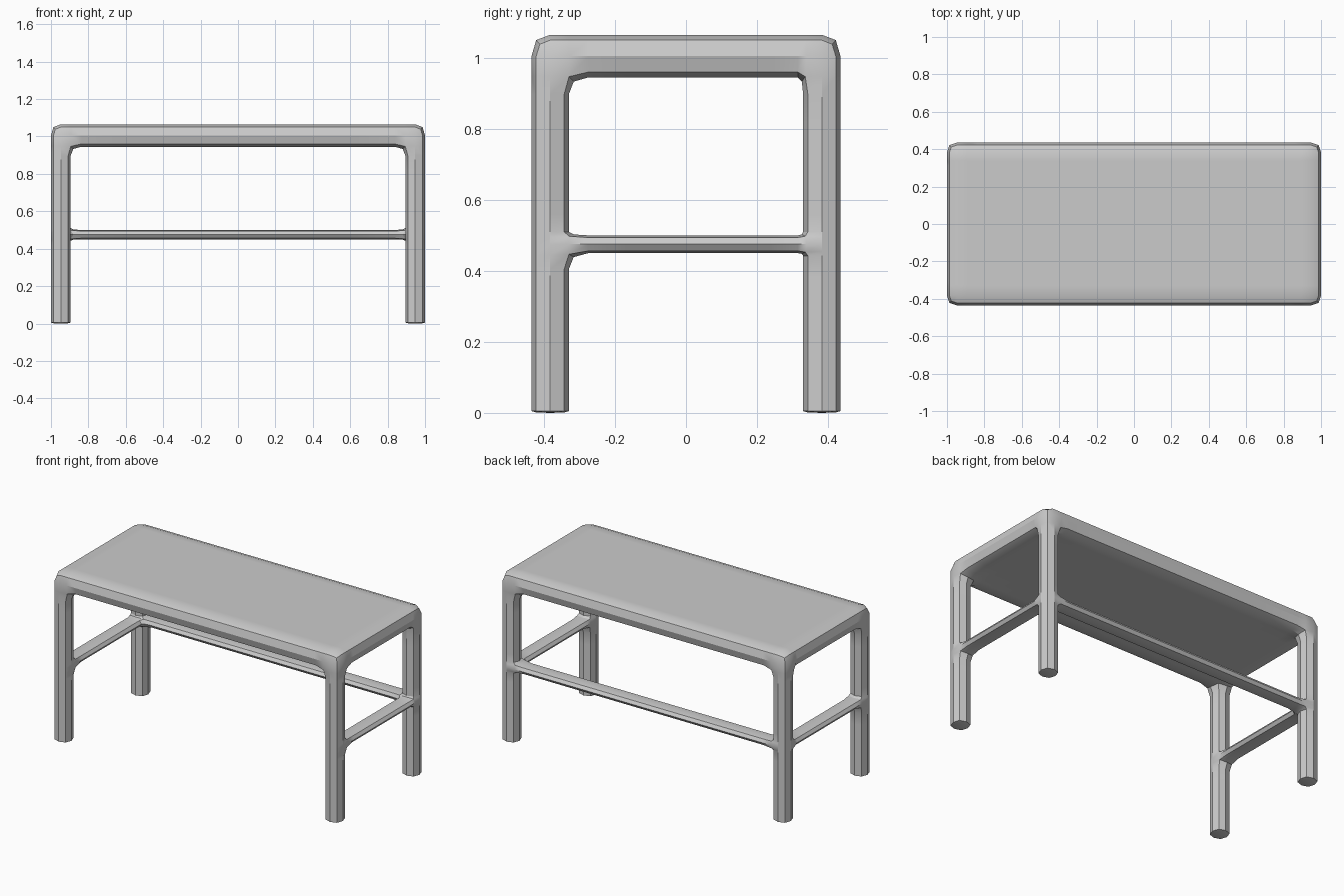
import bpy, bmesh, math

if "Cube" in bpy.data.objects:
    bpy.data.objects.remove(bpy.data.objects["Cube"])

# Cut positions of the box-modelled cage (leg thickness, support loops, stretcher height)
X = [-1, -0.895, -0.78, 0.78, 0.895, 1]
Y = [-0.435, -0.33, -0.22, 0.30, 0.33, 0.435]
Z = [0, 0.01, 0.36, 0.45, 0.50, 0.52, 0.85, 0.945, 1.065]
NX, NY, NZ = len(X) - 1, len(Y) - 1, len(Z) - 1
STRETCHER, SEAT = 3, NZ - 1


def is_solid(i, j, k):
    if not (0 <= i < NX and 0 <= j < NY and 0 <= k < NZ):
        return False
    end_x, end_y, back = i in (0, NX - 1), j in (0, NY - 1), j == NY - 1
    seat = k == SEAT
    leg = end_x and end_y
    stretcher = k == STRETCHER and (end_x or back)   # two sides and the back
    return seat or leg or stretcher


def position(i, j, k):
    # back legs keep a tighter loop under the stretcher than the front legs
    z = 0.435 if (k == 2 and Y[j] > 0) else Z[k]
    return (X[i], Y[j], z)


bm = bmesh.new()
verts = {}


def vert(key):
    if key not in verts:
        verts[key] = bm.verts.new(position(*key))
    return verts[key]


# Skin of the seat, legs and stretchers as one welded frame
for i in range(NX):
    for j in range(NY):
        for k in range(NZ):
            if not is_solid(i, j, k):
                continue
            cell = (i, j, k)
            for axis in range(3):
                for side in (0, 1):
                    neighbour = list(cell)
                    neighbour[axis] += 2 * side - 1
                    if is_solid(*neighbour):
                        continue
                    corners = []
                    for u, v in ((0, 0), (1, 0), (1, 1), (0, 1)):
                        c = list(cell)
                        c[axis] += side
                        c[(axis + 1) % 3] += u
                        c[(axis + 2) % 3] += v
                        corners.append(vert(tuple(c)))
                    if not side:
                        corners.reverse()
                    bm.faces.new(corners)

mesh = bpy.data.meshes.new("bench_frame")
bm.to_mesh(mesh)
bm.free()
bench = bpy.data.objects.new("bench_frame", mesh)
bpy.context.collection.objects.link(bench)

# One colour for the whole bench
grey = bpy.data.materials.new("light_grey")
grey.diffuse_color = (0.6, 0.6, 0.6, 1)
grey.use_nodes = True
grey.node_tree.nodes["Principled BSDF"].inputs["Base Color"].default_value = grey.diffuse_color
mesh.materials.append(grey)

# Round the cage once: legs become octagonal, corners get small fillets
bpy.context.view_layer.objects.active = bench
bench.select_set(True)
sub = bench.modifiers.new("rounding", 'SUBSURF')
sub.levels = sub.render_levels = 1
sub.use_limit_surface = False
bpy.ops.object.modifier_apply(modifier=sub.name)
bpy.ops.object.shade_smooth_by_angle(angle=math.radians(25))
